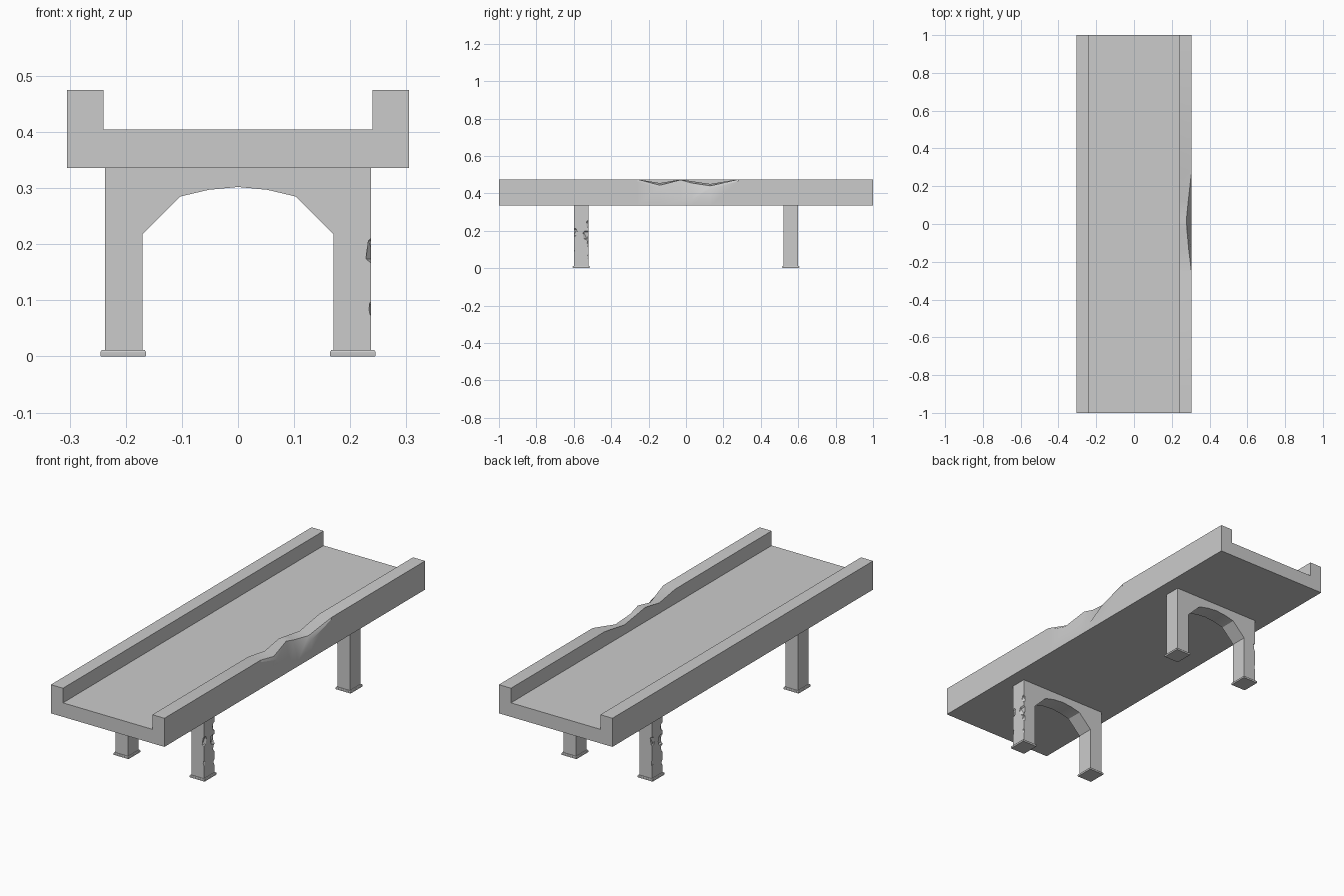
import bpy, bmesh, math

if "Cube" in bpy.data.objects:
    bpy.data.objects.remove(bpy.data.objects["Cube"])


def finish(name, bm):
    bmesh.ops.recalc_face_normals(bm, faces=bm.faces)
    me = bpy.data.meshes.new(name)
    bm.to_mesh(me)
    bm.free()
    ob = bpy.data.objects.new(name, me)
    bpy.context.collection.objects.link(ob)
    return ob


def loft(name, rings):
    """Skin a list of closed cross-sections and cap both ends."""
    bm = bmesh.new()
    vs = [[bm.verts.new(p) for p in r] for r in rings]
    n = len(vs[0])
    for a, b in zip(vs, vs[1:]):
        for i in range(n):
            j = (i + 1) % n
            bm.faces.new((a[i], a[j], b[j], b[i]))
    bm.faces.new(vs[0])
    bm.faces.new(vs[-1])
    return finish(name, bm)


def smooth(ob):
    bpy.ops.object.select_all(action='DESELECT')
    bpy.context.view_layer.objects.active = ob
    ob.select_set(True)
    bpy.ops.object.shade_smooth_by_angle(angle=math.radians(30))


# Deck: U section; the right parapet is chipped in the middle
# station: y, chip height on outer face, top outer x, top outer z, top inner z
stations = [(-1.0, .45, .305, .475, .475),
            (-.26, .465, .305, .475, .475),
            (-.14, .43, .290, .443, .455),
            (-.03, .36, .280, .472, .474),
            (.03, .365, .278, .455, .465),
            (.13, .425, .288, .440, .450),
            (.28, .465, .305, .475, .475),
            (1.0, .45, .305, .475, .475)]
rings = []
for y, zc, xo, zo, zi in stations:
    section = [(-.305, .336), (.305, .336), (.305, zc), (xo, zo), (.24, zi),
               (.24, .404), (-.24, .404), (-.24, .475), (-.305, .475)]
    rings.append([(x, y, z) for x, z in section])
smooth(loft("bridge_deck", rings))

# Arched supports; the back one is the front one turned by 180 degrees
half = [(.237, .34), (.237, .005), (.17, .005), (.17, .218), (.103, .285),
        (.052, .297)]
profile = half + [(0, .302)] + [(-x, z) for x, z in reversed(half)]
# chips: x, y, z, radius
chips = [(.248, -.515, .235, .026), (.252, -.530, .175, .032),
         (.252, -.600, .190, .030), (.246, -.512, .130, .024),
         (.248, -.605, .085, .020), (.246, -.515, .060, .018)]

for s, side in ((1, "front"), (-1, "back")):
    arch = loft(side + "_arch_support",
                [[(x * s, y * s, z) for x, z in profile] for y in (-.6, -.52)])
    smooth(arch)

    # Chips cut out of one leg
    bm = bmesh.new()
    for i, (x, y, z, r) in enumerate(chips):
        part = bmesh.ops.create_icosphere(bm, subdivisions=1, radius=r)["verts"]
        bmesh.ops.scale(bm, verts=part, vec=(.9, 1, 1.2))
        bmesh.ops.translate(bm, verts=part, vec=(x * s, y * s, z))
    cutter = finish(side + "_chip_cutter", bm)
    cutter.hide_render = True
    cutter.hide_set(True)
    mod = arch.modifiers.new("chips", 'BOOLEAN')
    mod.operation = 'DIFFERENCE'
    mod.solver = 'EXACT'
    mod.use_self = True
    mod.object = cutter

    # Foot plates
    for sx, lr in ((-1, "left"), (1, "right")):
        c = (sx * .2045, -.56 * s)
        levels = [(.0400, .0), (.0405, .003), (.0405, .008), (.0385, .011)]
        foot = [[(c[0] + a * r, c[1] + b * (r + .005), z)
                 for a, b in ((-1, -1), (1, -1), (1, 1), (-1, 1))]
                for r, z in levels]
        smooth(loft(f"{side}_{lr}_foot", foot))
